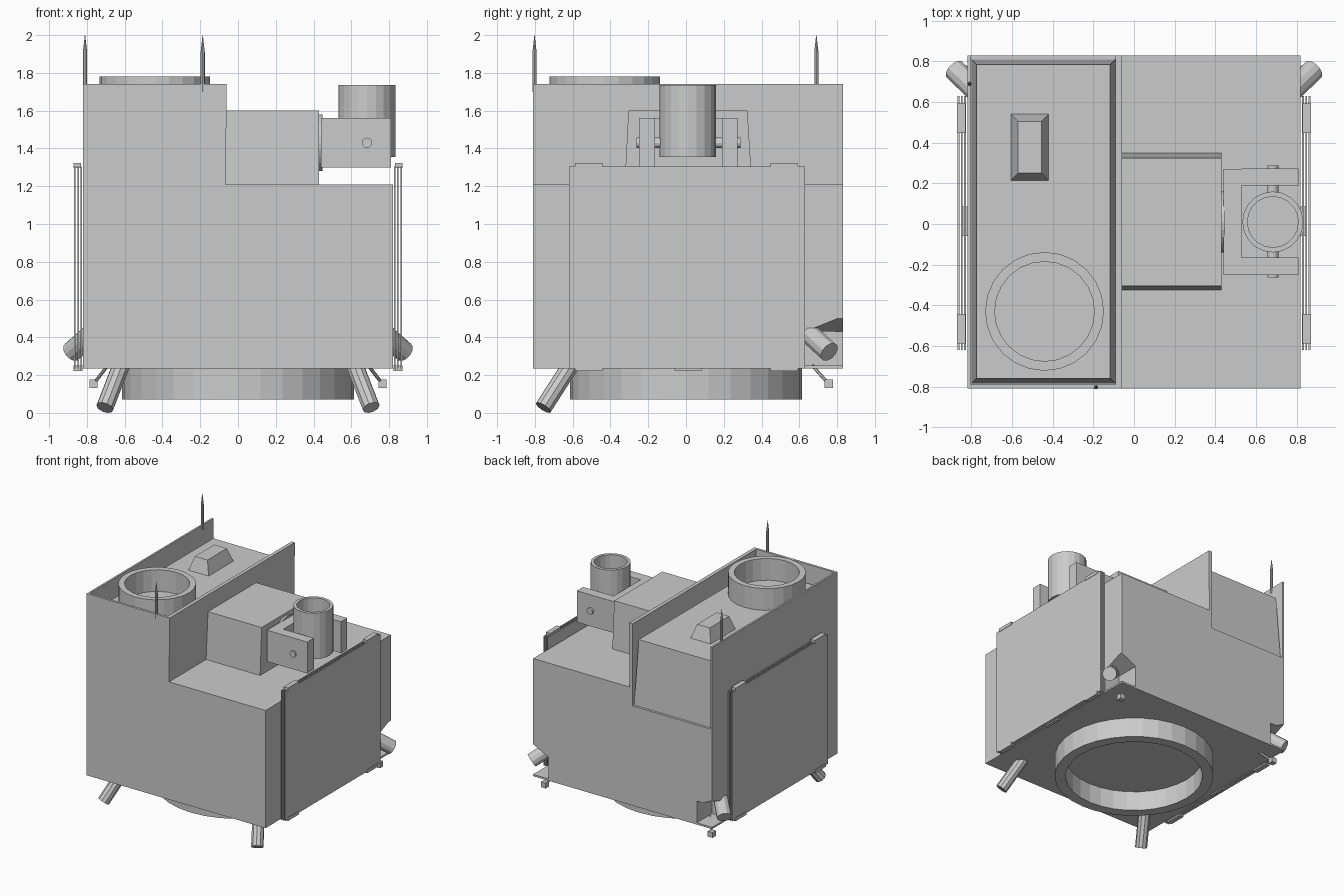
import bpy, bmesh, math
from mathutils import Vector

if "Cube" in bpy.data.objects:
    bpy.data.objects.remove(bpy.data.objects["Cube"])

grey = bpy.data.materials.new("plain_grey")
grey.diffuse_color = (0.6, 0.6, 0.6, 1)
grey.use_nodes = True
grey.node_tree.nodes["Principled BSDF"].inputs["Base Color"].default_value = grey.diffuse_color


def finish(bm, name):
    bmesh.ops.recalc_face_normals(bm, faces=bm.faces[:])
    me = bpy.data.meshes.new(name)
    bm.to_mesh(me)
    bm.free()
    me.materials.append(grey)
    ob = bpy.data.objects.new(name, me)
    bpy.context.collection.objects.link(ob)
    return ob


def box(name, x, y, z, taper=0.0):
    """Box from ranges; the top shrinks inward by taper."""
    bm = bmesh.new()
    bmesh.ops.create_cube(bm, size=1)
    for v in bm.verts:
        sx, sy, sz = (int(c > 0) for c in v.co)
        t = taper * sz
        v.co = (x[sx] + (-t if sx else t), y[sy] + (-t if sy else t), z[sz])
    return finish(bm, name)


def rod(name, a, b, r1, r2=None, sides=10):
    """Cylinder or cone between two points."""
    a, b = Vector(a), Vector(b)
    bm = bmesh.new()
    bmesh.ops.create_cone(bm, cap_ends=True, segments=sides, radius1=r1,
                          radius2=r1 if r2 is None else r2, depth=(b - a).length)
    q = Vector((0, 0, 1)).rotation_difference(b - a)
    for v in bm.verts:
        v.co = q @ v.co + (a + b) / 2
    return finish(bm, name)


def lathe(name, centre, profile, sides):
    """Closed (radius, z) loop turned around a vertical axis."""
    bm = bmesh.new()
    rings = []
    for i in range(sides):
        t = 2 * math.pi * i / sides
        rings.append([bm.verts.new((centre[0] + r * math.cos(t),
                                    centre[1] + r * math.sin(t), z)) for r, z in profile])
    n = len(profile)
    for i in range(sides):
        p, q = rings[i], rings[(i + 1) % sides]
        for j in range(n):
            k = (j + 1) % n
            bm.faces.new((p[j], q[j], q[k], p[k]))
    return finish(bm, name)


def tube(name, centre, r_out, r_in, z0, z1, sides):
    return lathe(name, centre, [(r_out, z0), (r_out, z1), (r_in, z1), (r_in, z0)], sides)


# main body: stepped profile with two tall side walls, pulled along y
profile = [(-.82, .235), (.82, .235), (.82, 1.21), (-.065, 1.21), (-.06, 1.74),
           (-.09, 1.74), (-.09, 1.06), (-.805, 1.06), (-.805, 1.74), (-.82, 1.74)]
bm = bmesh.new()
face = bm.faces.new([bm.verts.new((x, -.81, z)) for x, z in profile])
ext = bmesh.ops.extrude_face_region(bm, geom=[face])
for v in ext["geom"]:
    if isinstance(v, bmesh.types.BMVert):
        v.co.y = .83
body = finish(bm, "body")

# slope-roofed thruster pockets in the rear lower corners
for s in (-1, 1):
    cut = box("pocket_cutter", sorted((s * .68, s * .9)), (.63, .9), (.25, .43))
    for v in cut.data.vertices:
        if v.co.z > .4 and v.co.y > .8 and abs(v.co.x) > .8:
            v.co.z = .54
    bpy.context.view_layer.update()
    mod = body.modifiers.new("pocket", "BOOLEAN")
    mod.operation = "DIFFERENCE"
    mod.solver = "EXACT"
    mod.object = cut
    bpy.context.view_layer.objects.active = body
    bpy.ops.object.modifier_apply(modifier=mod.name)
    bpy.data.objects.remove(cut)

box("front_wall", (-.806, -.089), (-.81, -.79), (1.05, 1.74))

# equipment block between the walls, with its round collar and bump
box("equipment_block", (-.80, -.092), (-.785, .81), (1.06, 1.6), .025)
tube("top_collar", (-.44, -.43), .292, .245, 1.6, 1.78, 24)
box("top_bump", (-.605, -.42), (.215, .54), (1.6, 1.71), .035)

# middle block carrying the gimbal
box("middle_block", (-.07, .43), (-.325, .35), (1.2, 1.6), 0)
mid = bpy.data.objects["middle_block"]
for v in mid.data.vertices:
    if v.co.z > 1.5:
        v.co.y += .02 if v.co.y < 0 else -.025

# gimbal fork and swivelling nozzle
rod("gimbal_disc", (.42, .01, 1.43), (.447, .01, 1.43), .15, sides=24)
box("fork_base", (.44, .53), (-.25, .27), (1.3, 1.56))
for y0, y1 in ((-.25, -.165), (.19, .272)):
    box("fork_arm", (.53, .81), (y0, y1), (1.3, 1.56))
for y0, y1 in ((-.262, -.13), (.15, .288)):
    rod("gimbal_axle", (.683, y0, 1.43), (.683, y1, 1.43), .027, sides=12)
lathe("gimbal_nozzle", (.683, .01),
      [(.001, 1.355), (.15, 1.355), (.15, 1.735), (.125, 1.735), (.125, 1.38), (.001, 1.38)], 20)

# launch ring underneath
tube("launch_ring", (0, 0), .615, .53, .07, .236, 32)

for s in (-1, 1):
    # folded side panels, three thin leaves each
    for x in (.827, .843, .859):
        box("side_panel", sorted((s * x, s * (x + .008))), (-.62, .63), (.235, 1.305))
    # hinges along panel top and bottom
    for y in (-.515, .52):
        for z, x in ((1.31, .848), (.237, .848)):
            box("panel_hinge", sorted((s * (x - .018), s * (x + .022))),
                (y - .072, y + .072), (z - .014, z + .014))
    box("panel_hinge_centre", sorted((s * .82, s * .845)), (-.06, .085), (.225, .25))
    # angled thrusters, front and rear
    rod("front_thruster", (s * .60, -.58, .30), (s * .705, -.755, .028), .047, sides=10)
    rod("rear_thruster", (s * .755, .635, .435), (s * .882, .758, .322), .056, sides=12)
    # small sensor on a stalk under each rear corner
    rod("sensor_stalk", (s * .69, .67, .25), (s * .76, .75, .16), .009, sides=6)
    box("sensor", sorted((s * .743, s * .787)), (.733, .777), (.133, .177))

# whip antennas
for x, y in ((-.81, .69), (-.187, -.802)):
    rod("antenna", (x, y, 1.7), (x, y, 1.91), .011, sides=8)
    rod("antenna_tip", (x, y, 1.91), (x, y, 2.0), .011, .001, sides=8)
